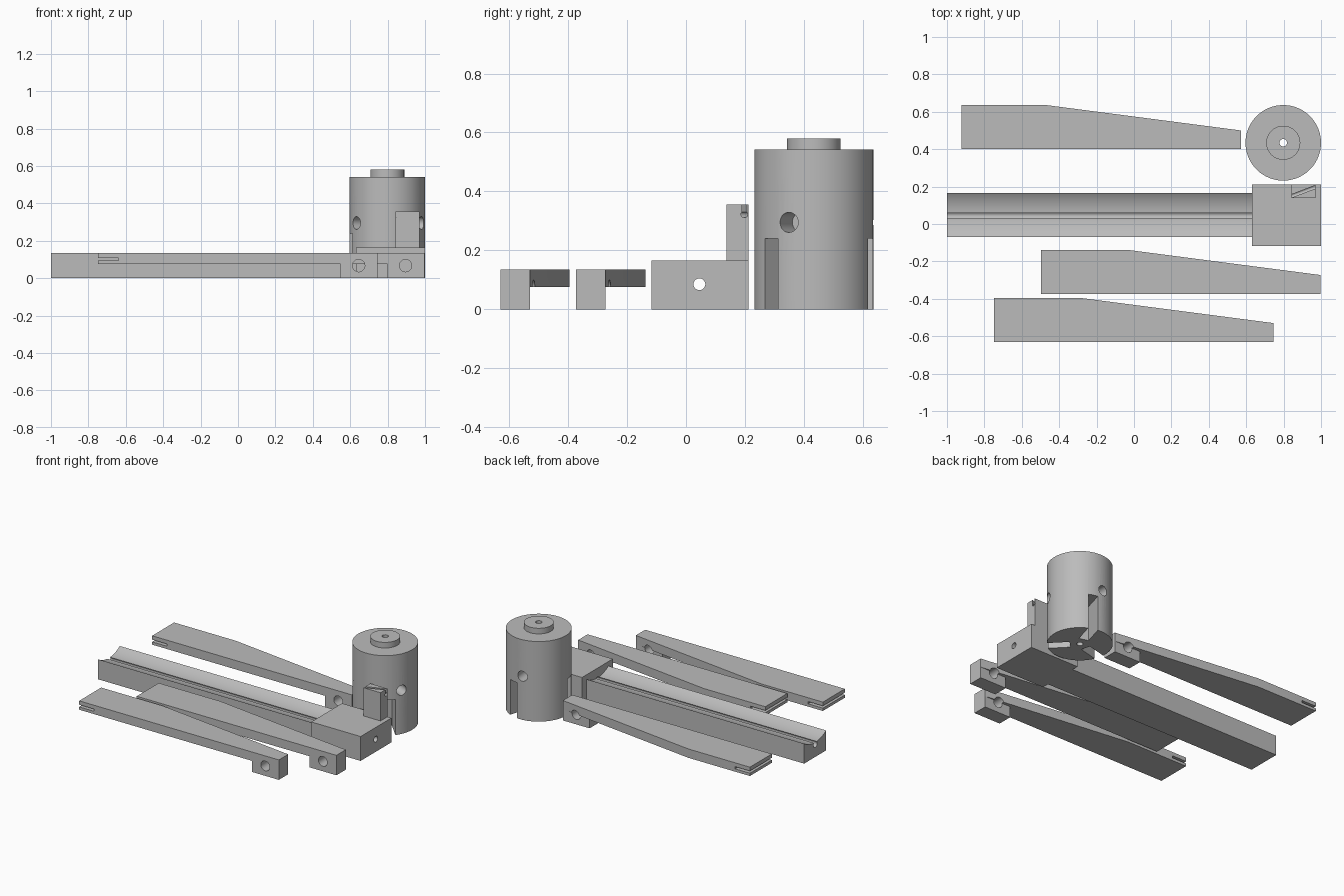
import bpy, bmesh, math
from mathutils import Matrix, Vector

if "Cube" in bpy.data.objects:
    bpy.data.objects.remove(bpy.data.objects["Cube"])

grey = bpy.data.materials.new("plain_grey")
grey.diffuse_color = (0.5, 0.5, 0.5, 1)
grey.use_nodes = True
grey.node_tree.nodes["Principled BSDF"].inputs["Base Color"].default_value = grey.diffuse_color


def finish(name, bm):
    bmesh.ops.recalc_face_normals(bm, faces=bm.faces)
    me = bpy.data.meshes.new(name)
    bm.to_mesh(me)
    bm.free()
    ob = bpy.data.objects.new(name, me)
    bpy.context.collection.objects.link(ob)
    me.materials.append(grey)
    return ob


def prism(name, pts, axis, lo, hi):
    """Extrude a 2D outline along x (pts = y,z), y (pts = x,z) or z (pts = x,y)."""
    place = {'x': lambda a, b: (lo, a, b),
             'y': lambda a, b: (a, lo, b),
             'z': lambda a, b: (a, b, lo)}[axis]
    step = Vector([(hi - lo) * (axis == k) for k in 'xyz'])
    bm = bmesh.new()
    face = bm.faces.new([bm.verts.new(place(*p)) for p in pts])
    top = bmesh.ops.extrude_face_region(bm, geom=[face])['geom']
    bmesh.ops.translate(bm, vec=step, verts=[v for v in top if isinstance(v, bmesh.types.BMVert)])
    return finish(name, bm)


def box(name, x0, x1, y0, y1, z0, z1):
    return prism(name, [(x0, y0), (x1, y0), (x1, y1), (x0, y1)], 'z', z0, z1)


def disc(cx, cy, r, n=32):
    return [(cx + r * math.cos(2 * math.pi * (i + .5) / n),
             cy + r * math.sin(2 * math.pi * (i + .5) / n)) for i in range(n)]


def boolean(ob, other, op='DIFFERENCE'):
    m = ob.modifiers.new("bool", 'BOOLEAN')
    m.operation, m.object, m.solver = op, other, 'EXACT'
    bpy.context.view_layer.objects.active = ob
    bpy.ops.object.modifier_apply(modifier=m.name)
    bpy.data.objects.remove(other)


def shade(ob):
    bpy.ops.object.select_all(action='DESELECT')
    ob.select_set(True)
    bpy.context.view_layer.objects.active = ob
    bpy.ops.object.shade_smooth_by_angle(angle=math.radians(30))


# Three tapered arms, each with a pivot tab and a slotted tip
def arm(name, x, y):
    outline = [(0, 0), (1.495, 0), (1.495, .1), (.46, .235), (0, .235)]
    ob = prism(name, [(x + a, y + b) for a, b in outline], 'z', .075, .135)
    boolean(ob, box("tab", x + 1.295, x + 1.495, y, y + .1, 0, .135), 'UNION')
    boolean(ob, prism("pivot_cut", disc(x + 1.393, .067, .033), 'y', y - .1, y + .3))
    boolean(ob, box("tip_cut", x - .1, x + .11, y - .1, y + .4, .094, .109))
    shade(ob)


arm("front_arm", -.748, -.63)
arm("middle_arm", -.497, -.373)
arm("back_arm", -.923, .4)

# Long rail with a shallow round trough
yc, half, depth, top = .0475, .1175, .036, .135
R = (half ** 2 + depth ** 2) / (2 * depth)
span = math.asin(half / R)
arc = [(yc + R * math.sin(span * t / 12), top - depth + R - R * math.cos(span * t / 12))
       for t in range(12, -13, -1)]
body = prism("rail_and_block", [(yc - half, 0), (yc + half, 0)] + arc, 'x', -1, .7)

# End block and its post
boolean(body, box("block", .63, 1, -.117, .212, 0, .165), 'UNION')
boolean(body, box("post", .843, .97, .138, .212, .1, .356), 'UNION')

# Bore through the full length, opening into the trough
boolean(body, prism("bore_cut", disc(yc - .002, .085, .02), 'x', -1.1, 1.1))
boolean(body, box("rail_groove_cut", -1.1, .63, yc - .0125, yc + .0125, .09, .2))

# Diagonal keyhole slot in the top of the post
turn = Matrix.Translation((.907, .174, 0)) @ Matrix.Rotation(math.radians(21), 4, 'Z')
for cut in (prism("slot_cut", disc(0, .322, .011, 24), 'x', -.2, .2),
            box("slot_top_cut", -.2, .2, -.008, .008, .322, .5)):
    cut.data.transform(turn)
    boolean(body, cut)
shade(body)

# Drum with a raised boss and centre hole
cx, cy = .798, .434
drum = prism("drum", disc(cx, cy, .202, 64), 'z', 0, .542)
boolean(drum, prism("boss", disc(cx, cy, .091, 64), 'z', .4, .58), 'UNION')
boolean(drum, prism("axis_cut", disc(cx, cy, .02), 'z', -.1, .7))

# Three arm slots and three pin holes around the drum
for k in range(3):
    for cut, ang in ((box("slot_cut", .06, .3, -.032, .032, -.1, .24), -46),
                     (prism("pin_cut", disc(0, .295, .034), 'x', .1, .3), -25)):
        cut.data.transform(Matrix.Translation((cx, cy, 0))
                           @ Matrix.Rotation(math.radians(ang + 120 * k), 4, 'Z'))
        boolean(drum, cut)
shade(drum)
